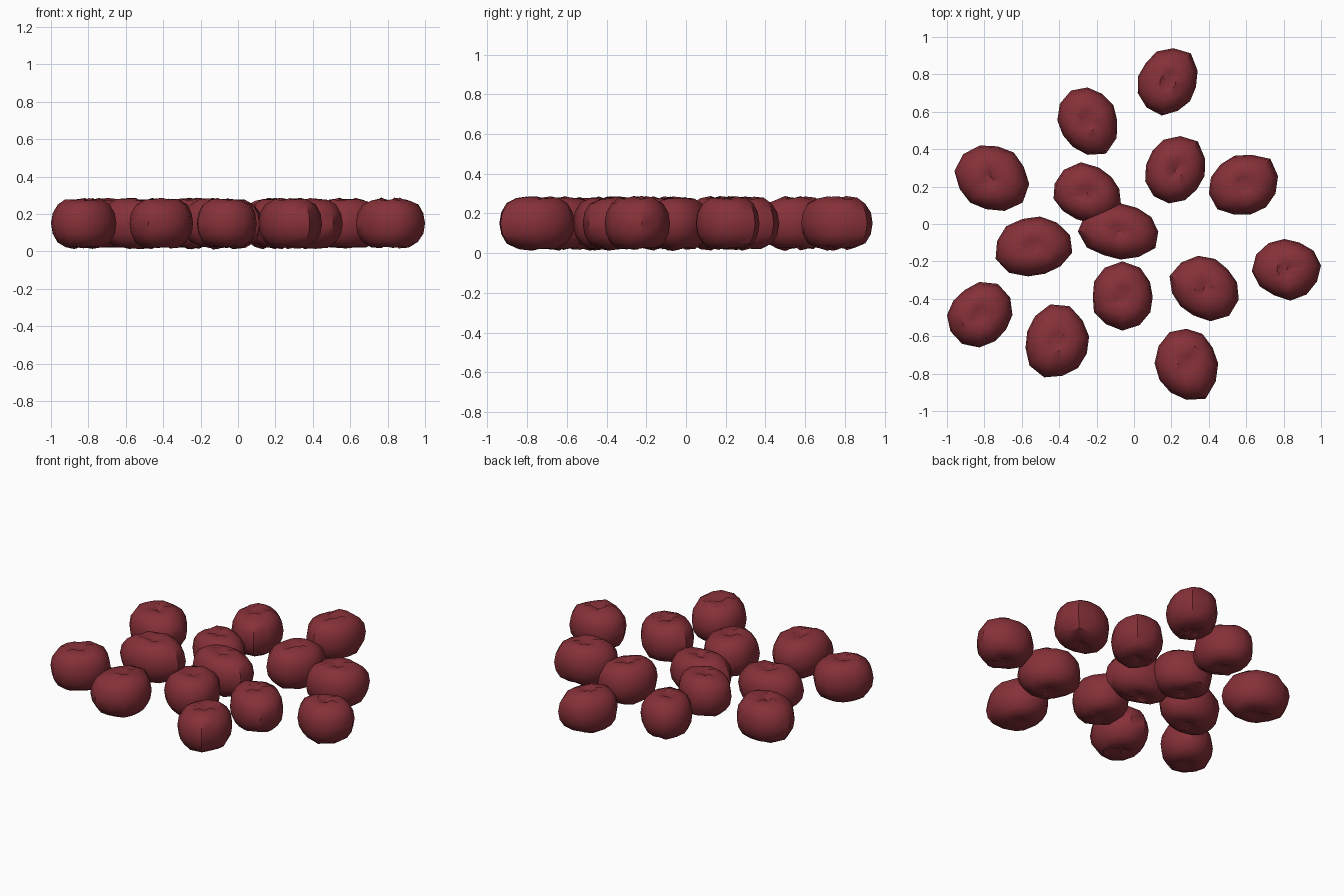
import bpy
import bmesh
import math
import random
from mathutils import Vector

if "Cube" in bpy.data.objects:
    bpy.data.objects.remove(bpy.data.objects["Cube"], do_unlink=True)

random.seed(7)
SEGMENTS = 12
MIDDLE = 0.15

# One colour for every berry
skin = bpy.data.materials.new("dark red skin")
skin.use_nodes = True
red = (0.24, 0.03, 0.04, 1.0)
skin.diffuse_color = red
skin.node_tree.nodes["Principled BSDF"].inputs["Base Color"].default_value = red

# Half profile from the equator to the rim of the dimple: (radius, height)
PROFILE = [(1, 0), (0.95, 0.055), (0.8, 0.1), (0.55, 0.125), (0.25, 0.128)]
DIMPLE = 0.105

# Footprint of each berry: min x, max x, min y, max y, long axis, pointed corner
BERRIES = [
    (0.02, 0.34, 0.58, 0.94, 60, 50),
    (-0.41, -0.09, 0.37, 0.73, 120, 300),
    (-0.96, -0.56, 0.07, 0.42, 150, 320),
    (0.06, 0.38, 0.11, 0.47, 60, 50),
    (0.4, 0.77, 0.05, 0.37, 25, 45),
    (-0.43, -0.07, 0, 0.33, 130, 100),
    (-0.3, 0.13, -0.19, 0.11, 165, 180),
    (-0.74, -0.33, -0.28, 0.04, 15, 200),
    (-0.22, 0.1, -0.57, -0.2, 90, 90),
    (0.19, 0.56, -0.52, -0.17, 135, 310),
    (0.63, 1, -0.41, -0.08, 0, 275),
    (-1, -0.65, -0.66, -0.31, 45, 60),
    (-0.58, -0.24, -0.82, -0.43, 70, 100),
    (0.11, 0.45, -0.94, -0.56, 120, 300),
]


def fit(values, low, high):
    """Stretch values so that they span low to high."""
    bottom, top = min(values), max(values)
    return [low + (v - bottom) / (top - bottom) * (high - low) for v in values]


def footprint(x0, x1, y0, y1, axis, corner):
    """Irregular oval with one pointed corner, stretched to its bounds."""
    axis, corner = math.radians(axis), math.radians(corner)
    xs, ys = [], []
    for i in range(SEGMENTS):
        angle = corner + math.tau * i / SEGMENTS
        away = min(i, SEGMENTS - i) * math.tau / SEGMENTS
        radius = 1 + 0.07 * math.cos(2 * (angle - axis))
        radius += 0.1 * math.exp(-(away / 0.5) ** 2) + random.uniform(-0.04, 0.04)
        xs.append(radius * math.cos(angle))
        ys.append(radius * math.sin(angle))
    return list(zip(fit(xs, x0, x1), fit(ys, y0, y1)))


def build_berry(name, bounds):
    outline = footprint(*bounds)
    centre = Vector(((bounds[0] + bounds[1]) / 2, (bounds[2] + bounds[3]) / 2))
    lower = [(r, -h) for r, h in reversed(PROFILE[1:])]
    bm = bmesh.new()
    rings = []
    for radius, height in lower + PROFILE:
        ring = []
        for x, y in outline:
            # Wrinkles grow towards the dimples
            wrinkle = random.uniform(-1, 1) * (1 - radius)
            point = centre.lerp(Vector((x, y)), radius + 0.06 * wrinkle)
            z = MIDDLE + height * (1 + 0.11 * wrinkle)
            ring.append(bm.verts.new((point.x, point.y, z)))
        rings.append(ring)

    # Skin between the rings
    for low, high in zip(rings, rings[1:]):
        for i in range(SEGMENTS):
            j = (i + 1) % SEGMENTS
            bm.faces.new((low[i], low[j], high[j], high[i]))

    # Puckered dimples at both ends
    for ring, side in ((rings[0], -1), (rings[-1], 1)):
        pole = bm.verts.new((centre.x, centre.y, MIDDLE + side * DIMPLE))
        for i in range(SEGMENTS):
            bm.faces.new((ring[i], ring[(i + 1) % SEGMENTS], pole))
    bmesh.ops.recalc_face_normals(bm, faces=bm.faces)

    mesh = bpy.data.meshes.new(name)
    bm.to_mesh(mesh)
    bm.free()
    mesh.materials.append(skin)
    berry = bpy.data.objects.new(name, mesh)
    bpy.context.collection.objects.link(berry)
    return berry


bpy.ops.object.select_all(action="DESELECT")
for number, bounds in enumerate(BERRIES, 1):
    berry = build_berry(f"berry_{number}", bounds)
    berry.select_set(True)
    bpy.context.view_layer.objects.active = berry
bpy.ops.object.shade_smooth_by_angle(angle=math.radians(40))
